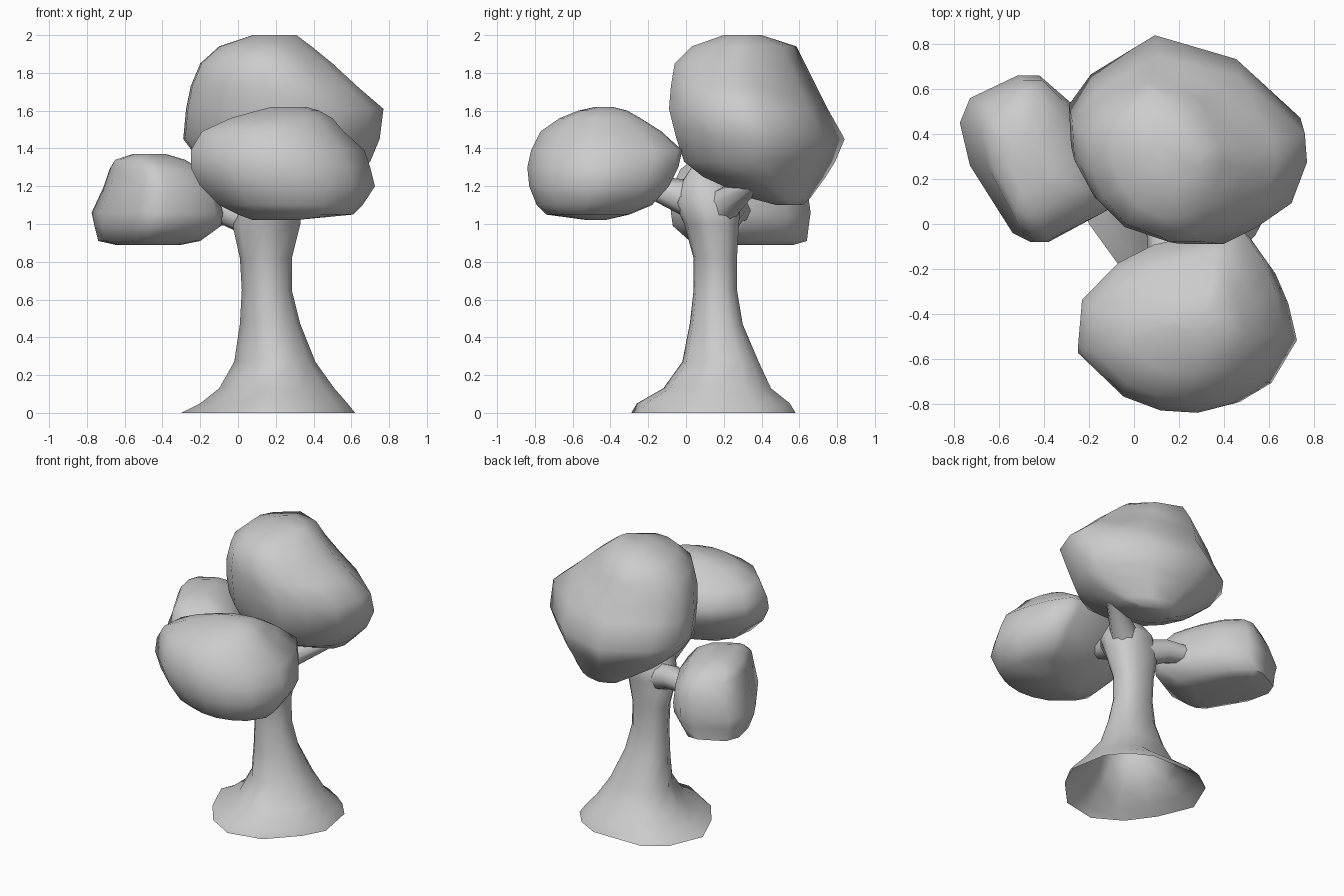
import bpy, bmesh, math
from mathutils import Vector

cube = bpy.data.objects.get("Cube")
if cube:
    bpy.data.objects.remove(cube, do_unlink=True)

GREY = 0.6
mat = bpy.data.materials.new("plain grey")
mat.use_nodes = True
mat.diffuse_color = (GREY, GREY, GREY, 1)
mat.node_tree.nodes["Principled BSDF"].inputs["Base Color"].default_value = (GREY, GREY, GREY, 1)


def unit_plan(plan):
    """Scale a plan outline so that its bounding box runs from 0 to 1."""
    xs, ys = zip(*plan)
    return [((x - min(xs)) / (max(xs) - min(xs)), (y - min(ys)) / (max(ys) - min(ys)))
            for x, y in plan]


def skin(name, bm, rings, cap_start=True):
    """Join neighbouring rings with quads, cap the ends and make a smooth object."""
    n = len(rings[0])
    for a, b in zip(rings, rings[1:]):
        for i in range(n):
            j = (i + 1) % n
            bm.faces.new((a[i], a[j], b[j], b[i]))
    bm.faces.new(rings[-1])
    if cap_start:
        bm.faces.new(rings[0][::-1])
    bmesh.ops.recalc_face_normals(bm, faces=bm.faces)
    mesh = bpy.data.meshes.new(name)
    bm.to_mesh(mesh)
    bm.free()
    mesh.materials.append(mat)
    obj = bpy.data.objects.new(name, mesh)
    bpy.context.collection.objects.link(obj)
    bpy.ops.object.select_all(action='DESELECT')
    obj.select_set(True)
    bpy.context.view_layer.objects.active = obj
    bpy.ops.object.shade_smooth_by_angle(angle=math.radians(60))


def loft(name, plan, levels, cap_start=True):
    """Stack copies of the plan, each fitted to (z, x0, x1, y0, y1)."""
    bm = bmesh.new()
    rings = [[bm.verts.new((x0 + u * (x1 - x0), y0 + v * (y1 - y0), z))
              for u, v in unit_plan(plan)] for z, x0, x1, y0, y1 in levels]
    skin(name, bm, rings, cap_start)


def branch(name, path):
    """Tapered limb through (x, y, z, radius) points."""
    bm = bmesh.new()
    points = [Vector(p[:3]) for p in path]
    rings = []
    for i, p in enumerate(points):
        along = points[min(i + 1, len(points) - 1)] - points[max(i - 1, 0)]
        turn = along.to_track_quat('Z', 'Y')
        rings.append([bm.verts.new(p + turn @ Vector((math.cos(a), math.sin(a), 0)) * path[i][3])
                      for a in (k * math.tau / 8 for k in range(8))])
    skin(name, bm, rings)


# Flared trunk with an uneven foot, open underneath
loft("trunk", [
    (.62, .10), (.57, .38), (.47, .50), (.32, .58), (-.06, .58), (-.20, .48),
    (-.30, .24), (-.20, 0), (-.07, -.18), (.12, -.29), (.36, -.24), (.54, -.05)], [
    (0, -.30, .62, -.29, .58), (.05, -.20, .58, -.26, .55), (.13, -.10, .51, -.12, .45),
    (.27, -.02, .41, -.02, .385), (.47, .01, .33, .02, .30), (.65, .02, .285, .04, .27),
    (.82, .01, .285, .04, .27), (1.0, -.03, .33, -.01, .28), (1.11, .01, .34, -.06, .29),
    (1.21, .07, .28, -.03, .22), (1.30, .13, .22, .03, .12)], cap_start=False)

# Limbs reaching into the foliage
branch("front_branch", [(.17, .15, 1.03, .10), (.15, .01, 1.14, .10), (.12, -.23, 1.21, .05)])
branch("side_branch", [(.14, .17, 1.0, .10), (-.06, .24, 1.07, .08), (-.27, .31, 1.07, .055)])
branch("back_branch", [(.17, .14, 1.02, .11), (.28, .22, 1.12, .085), (.47, .35, 1.21, .045)])

# Foliage clumps
loft("top_foliage", [
    (.10, .84), (.47, .73), (.76, .46), (.77, .32), (.70, .12), (.54, 0), (.39, -.08),
    (.20, -.08), (-.04, 0), (-.19, .15), (-.28, .33), (-.29, .52), (-.19, .66)], [
    (1.10, .15, .42, .48, .62), (1.14, .08, .50, .33, .66), (1.25, -.10, .62, .09, .74),
    (1.33, -.20, .70, -.01, .79), (1.45, -.29, .75, -.05, .84), (1.61, -.275, .77, -.09, .75),
    (1.73, -.25, .63, -.08, .69), (1.85, -.20, .50, -.06, .63), (1.94, -.10, .39, .03, .585),
    (2.0, .08, .31, .20, .40)])
loft("front_foliage", [
    (-.26, -.57), (-.24, -.36), (-.07, -.20), (.10, -.12), (.45, -.05), (.53, -.07),
    (.62, -.19), (.68, -.33), (.72, -.50), (.60, -.70), (.45, -.79), (.29, -.83),
    (.12, -.82), (-.05, -.76)], [
    (1.02, .08, .30, -.52, -.43), (1.05, 0, .61, -.74, -.30), (1.10, -.10, .66, -.79, -.18),
    (1.20, -.20, .725, -.83, -.09), (1.30, -.25, .70, -.84, -.04), (1.39, -.25, .67, -.82, -.02),
    (1.49, -.19, .56, -.77, -.13), (1.56, -.04, .50, -.67, -.24), (1.60, .10, .43, -.57, -.31),
    (1.62, .18, .36, -.48, -.39)])
loft("side_foliage", [
    (-.52, .66), (-.42, .66), (-.27, .53), (-.15, .33), (-.08, .15), (-.12, .06),
    (-.38, -.08), (-.46, -.08), (-.54, -.04), (-.73, .26), (-.775, .45), (-.73, .56)], [
    (.89, -.65, -.30, .12, .57), (.91, -.74, -.20, .02, .64), (.99, -.76, -.09, -.07, .65),
    (1.06, -.775, -.08, -.08, .66), (1.20, -.71, -.12, -.07, .64), (1.29, -.68, -.20, -.03, .59),
    (1.34, -.65, -.28, .04, .51), (1.37, -.56, -.38, .14, .41)])
